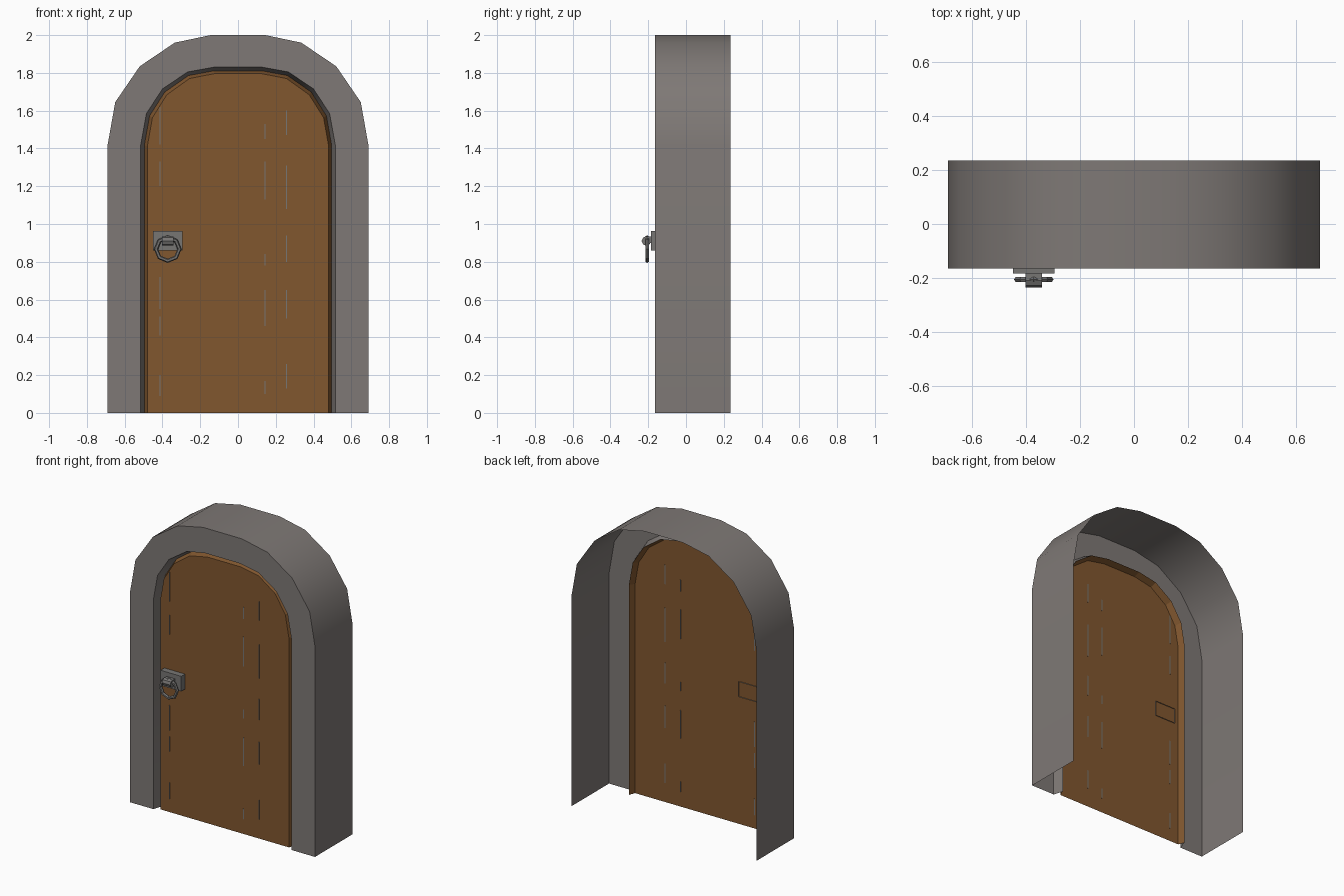
import bpy, bmesh, math
from mathutils import Matrix, Vector

if "Cube" in bpy.data.objects:
    bpy.data.objects.remove(bpy.data.objects["Cube"])


def material(name, rgb):
    m = bpy.data.materials.new(name)
    m.diffuse_color = (*rgb, 1)
    m.use_nodes = True
    m.node_tree.nodes["Principled BSDF"].inputs["Base Color"].default_value = m.diffuse_color
    return m


STONE = material("warm grey stone", (0.21, 0.19, 0.18))
WOOD = material("brown wood", (0.22, 0.095, 0.028))
IRON = material("iron grey", (0.185, 0.18, 0.175))


def finish(name, bm, mat, smooth=None):
    me = bpy.data.meshes.new(name)
    bm.to_mesh(me)
    bm.free()
    me.materials.append(mat)
    if smooth:
        me.shade_smooth()
        me.set_sharp_from_angle(angle=math.radians(smooth))
    ob = bpy.data.objects.new(name, me)
    bpy.context.collection.objects.link(ob)
    return ob


# Half arches from the foot to the crown (x, z)
OUTER = [(.69, 0), (.69, 1.42), (.65, 1.645), (.52, 1.835), (.335, 1.96), (.145, 2.0)]
INNER = [(.515, 0), (.515, 1.42), (.485, 1.585), (.40, 1.715), (.267, 1.805), (.13, 1.83)]
GROOVE = [(.496, 0), (.496, 1.416), (.468, 1.573), (.388, 1.698), (.262, 1.786), (.127, 1.811)]
PANEL = [(.48, 0), (.48, 1.412), (.453, 1.563), (.377, 1.684), (.257, 1.77), (.125, 1.796)]
FRONT, BACK, DEEP, DOOR = -.165, .235, -.10, -.143


def arch(bm, half, y):
    full = half + [(-x, z) for x, z in reversed(half)]
    return [bm.verts.new((x, y, z)) for x, z in full]


def bridge(bm, a, b):
    for i in range(len(a) - 1):
        bm.faces.new((a[i], a[i + 1], b[i + 1], b[i]))


# Stone surround: open-backed shell, front face and sloping reveal
bm = bmesh.new()
loops = [arch(bm, h, y) for h, y in
         ((OUTER, BACK), (OUTER, FRONT), (INNER, FRONT), (GROOVE, DEEP))]
for a, b in zip(loops, loops[1:]):
    bridge(bm, a, b)
finish("stone_surround", bm, STONE, 35)

# Door panel with a sloping edge, no back
bm = bmesh.new()
rim, face = arch(bm, GROOVE, DEEP), arch(bm, PANEL, DOOR)
bridge(bm, rim, face)
bm.faces.new(list(reversed(face)))
bm.normal_update()
front = max(bm.faces, key=lambda f: f.calc_area())
if front.normal.y > 0:
    bmesh.ops.reverse_faces(bm, faces=bm.faces[:])
finish("door_panel", bm, WOOD)


def add_box(bm, lo, hi):
    lo, hi = Vector(lo), Vector(hi)
    m = Matrix.Translation((lo + hi) / 2) @ Matrix.Diagonal((*(hi - lo), 1))
    bmesh.ops.create_cube(bm, size=1, matrix=m)


# Thin broken seams between the planks
SEAMS = {
    -.412: [(.09, .2), (.41, .51), (.55, .72), (1.2, 1.33), (1.42, 1.62)],
    .142: [(.1, .17), (.46, .65), (.78, .84), (1.13, 1.33), (1.45, 1.53)],
    .256: [(.13, .26), (.5, .65), (.8, .94), (1.08, 1.31), (1.47, 1.6)],
}
bm = bmesh.new()
for x, spans in SEAMS.items():
    for z0, z1 in spans:
        add_box(bm, (x - .003, DOOR - .002, z0), (x + .003, DOOR + .002, z1))
finish("plank_seams", bm, IRON)

# Handle plate, its back edge just through the door
HX = -.372
bm = bmesh.new()
add_box(bm, (HX - .077, -.184, .86), (HX + .077, DOOR + .005, .962))
bmesh.ops.delete(bm, geom=[f for f in bm.faces if f.normal.y > .9], context='FACES_ONLY')
finish("handle_plate", bm, IRON)

# Bracket: arm and barrel holding the ring
bm = bmesh.new()
add_box(bm, (HX - .031, -.208, .90), (HX + .031, -.18, .933))
bmesh.ops.create_cone(bm, cap_ends=True, segments=8, radius1=.025, radius2=.025, depth=.062,
                      matrix=Matrix.Translation((HX, -.21, .91)) @ Matrix.Rotation(math.pi / 2, 4, 'Y'))
finish("handle_bracket", bm, IRON)

# Eight-sided pull ring
bpy.ops.mesh.primitive_torus_add(major_segments=8, minor_segments=6, major_radius=.062,
                                 minor_radius=.011, location=(HX, -.206, .867),
                                 rotation=(math.pi / 2, 0, 0))
ring = bpy.context.object
ring.name = "pull_ring"
ring.data.materials.append(IRON)
